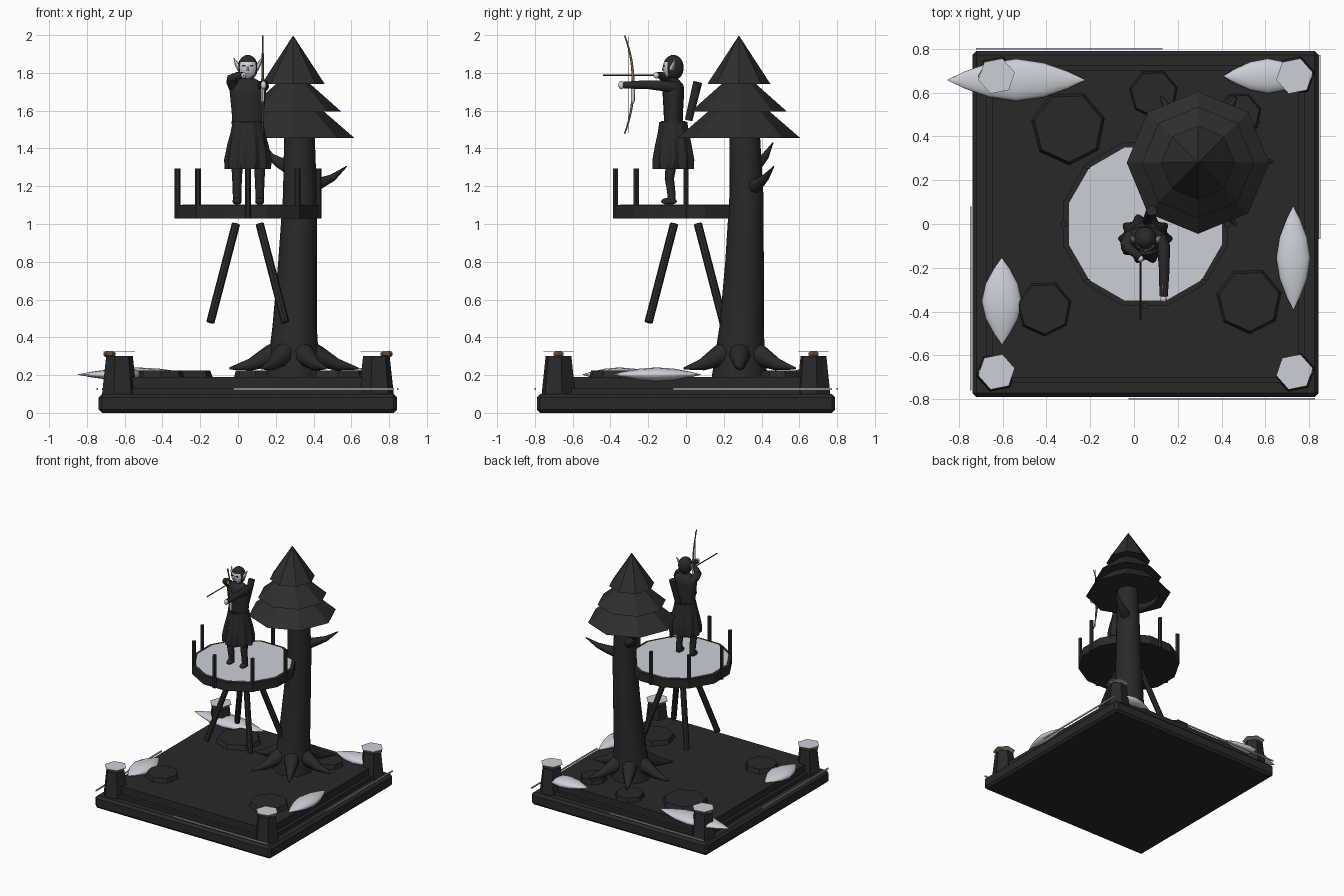
import bpy, bmesh, math
from mathutils import Vector

if "Cube" in bpy.data.objects:
    bpy.data.objects.remove(bpy.data.objects["Cube"])


def material(name, color):
    m = bpy.data.materials.new(name)
    m.use_nodes = True
    m.diffuse_color = (*color, 1)
    bsdf = next(n for n in m.node_tree.nodes if n.type == 'BSDF_PRINCIPLED')
    bsdf.inputs["Base Color"].default_value = (*color, 1)
    return m


DARK = material("charcoal", (0.022, 0.022, 0.022))
LEAF = material("dark foliage", (0.027, 0.027, 0.027))
SNOW = material("snow", (0.6, 0.63, 0.68))
SKIN = material("pale skin", (0.62, 0.64, 0.7))
WOOD = material("warm brown", (0.23, 0.14, 0.065))
CX = 0.0525  # middle of the base


def finish(name, bm, mats, smooth=False):
    bmesh.ops.recalc_face_normals(bm, faces=bm.faces)
    me = bpy.data.meshes.new(name)
    bm.to_mesh(me)
    bm.free()
    for m in mats:
        me.materials.append(m)
    ob = bpy.data.objects.new(name, me)
    bpy.context.collection.objects.link(ob)
    if smooth:
        bpy.ops.object.select_all(action='DESELECT')
        ob.select_set(True)
        bpy.context.view_layer.objects.active = ob
        bpy.ops.object.shade_smooth_by_angle(angle=math.radians(50))
    return ob


def tube(name, pts, radii, mat, sides=8, rot=0, squash=1, flute=None, smooth=False):
    """Loft rings along a path; flute gives a ripple depth per ring."""
    bm = bmesh.new()
    pts = [Vector(p) for p in pts]
    rings = []
    for i, (p, r) in enumerate(zip(pts, radii)):
        d = pts[min(i + 1, len(pts) - 1)] - pts[max(i - 1, 0)]
        q = Vector((0, 0, 1)).rotation_difference(d.normalized())
        ring = []
        for k in range(sides):
            a = math.tau * k / sides + rot
            rr = r * (1 + (flute[i] * math.cos(10 * a) if flute else 0))
            ring.append(bm.verts.new(p + q @ Vector((rr * math.cos(a), rr * squash * math.sin(a), 0))))
        rings.append(ring)
    for a, b in zip(rings, rings[1:]):
        for k in range(sides):
            j = (k + 1) % sides
            bm.faces.new((a[k], a[j], b[j], b[k]))
    bm.faces.new(rings[0])
    bm.faces.new(rings[-1])
    return finish(name, bm, [mat], smooth)


def column(name, x, y, profile, mat, **kw):
    """Upright loft from (height, radius) pairs."""
    return tube(name, [(x, y, z) for z, r in profile], [r for z, r in profile], mat, **kw)


def box(name, center, size, mat, bevel=0):
    bm = bmesh.new()
    bmesh.ops.create_cube(bm, size=1)
    bmesh.ops.scale(bm, vec=size, verts=bm.verts)
    bmesh.ops.translate(bm, vec=center, verts=bm.verts)
    if bevel:
        bmesh.ops.bevel(bm, geom=bm.edges[:], offset=bevel, segments=1, affect='EDGES')
    return finish(name, bm, [mat])


def ball(name, center, size, mats, rule=None, seg=16, rings=10):
    bm = bmesh.new()
    bmesh.ops.create_uvsphere(bm, u_segments=seg, v_segments=rings, radius=1)
    if rule:
        for f in bm.faces:
            f.material_index = rule(f.calc_center_median())
    bmesh.ops.scale(bm, vec=size, verts=bm.verts)
    bmesh.ops.translate(bm, vec=center, verts=bm.verts)
    return finish(name, bm, mats, True)


# Stepped base with rim strips
box("base_slab", (CX, 0, 0.05), (1.58, 1.58, 0.1), DARK, 0.018)
box("base_step", (CX, 0, 0.115), (1.45, 1.45, 0.03), DARK)
box("base_deck", (CX, 0, 0.158), (1.4, 1.4, 0.064), DARK)
strip_z = 0.127
box("strip_front", (0.4, -0.797, strip_z), (0.85, 0.008, 0.01), SNOW)
box("strip_back", (-0.295, 0.8, strip_z), (0.85, 0.008, 0.01), SNOW)
box("strip_right", (-0.745, -0.34, strip_z), (0.008, 0.84, 0.01), SNOW)
box("strip_left", (0.846, 0.352, strip_z), (0.008, 0.84, 0.01), SNOW)

# Corner pillars with brown fittings and snow caps
for sx in (-1, 1):
    for sy in (-1, 1):
        x, y = CX + sx * 0.68, sy * 0.675
        column("corner_pillar", x, y, [(0.09, 0.095), (0.3, 0.072)], DARK, sides=6, rot=0.2)
        column("pillar_fitting", x + sx * 0.053, y,
               [(0.296, 0.022), (0.306, 0.032), (0.318, 0.032), (0.324, 0.02)], WOOD, sides=6)
        column("pillar_snow", x, y, [(0.324, 0.085), (0.327, 0.085)], SNOW, sides=6, rot=0.2)

# Flat rocks
for x, y, r in [(-0.3, 0.44, 0.175), (0.09, 0.595, 0.115), (0.48, 0.5, 0.105),
                (-0.41, -0.385, 0.13), (0.525, -0.35, 0.155)]:
    column("rock", x, y, [(0.18, r), (0.225, r * 0.9)], DARK, sides=7, rot=0.25)

# Snow drifts, tapering to a point along their long axis
for x, y, hx, hy in [(-0.537, 0.657, 0.313, 0.097), (0.61, 0.675, 0.2, 0.08),
                     (-0.603, -0.352, 0.092, 0.197), (0.727, -0.155, 0.078, 0.235)]:
    along = Vector((hx, 0, 0)) if hx > hy else Vector((0, hy, 0))
    steps = [-1, -0.75, -0.4, 0, 0.4, 0.75, 1]
    drift = tube("snow_drift", [along * t for t in steps],
                 [max(0.002, min(hx, hy) * (1 - abs(t) ** 1.8)) for t in steps],
                 SNOW, sides=12, smooth=True)
    drift.scale.z = 0.038 / min(hx, hy)
    drift.location = (x, y, 0.203)

# Tree trunk, roots and branches
TX, TY = 0.295, 0.285
tube("trunk", [(TX, TY, 0.18), (TX, TY, 0.3), (TX + 0.005, TY + 0.01, 0.45), (TX + 0.02, TY + 0.025, 0.8),
               (TX + 0.033, TY + 0.035, 1.15), (TX + 0.03, TY + 0.025, 1.5)],
     [0.15, 0.132, 0.118, 0.102, 0.09, 0.08], DARK, sides=16, smooth=True)
for k in range(6):
    c, s = math.cos(k * math.tau / 6), math.sin(k * math.tau / 6)
    path = [(0.03, 0.34), (0.13, 0.3), (0.23, 0.255), (0.34, 0.235)]
    tube("root", [(TX + c * d, TY + s * d, z) for d, z in path],
         [0.07, 0.055, 0.032, 0.006], DARK, smooth=True)
tube("branch_left", [(0.36, 0.34, 1.19), (0.43, 0.385, 1.215), (0.5, 0.42, 1.245), (0.575, 0.465, 1.305)],
     [0.045, 0.032, 0.02, 0.003], DARK, smooth=True)
tube("branch_right", [(0.28, 0.34, 1.3), (0.22, 0.385, 1.325), (0.17, 0.42, 1.36), (0.13, 0.46, 1.43)],
     [0.045, 0.03, 0.02, 0.003], DARK, smooth=True)

# Layered foliage
for z, r, h in [(1.455, 0.325, 0.28), (1.595, 0.255, 0.225), (1.74, 0.168, 0.255)]:
    column("foliage_tier", 0.292, 0.28, [(z, r), (z + h, 0.002)], LEAF, sides=8)

# Lookout platform with snow, posts and struts
PX = 0.052
column("platform", PX, 0, [(1.03, 0.387), (1.1, 0.387)], DARK, sides=12, rot=math.pi / 12)
column("platform_snow", PX, 0, [(1.1, 0.362), (1.103, 0.362)], SNOW, sides=12, rot=math.pi / 12)
for k in range(8):
    if k != 1:
        a = k * math.tau / 8
        column("platform_post", PX + 0.373 * math.cos(a), 0.373 * math.sin(a),
               [(1.03, 0.016), (1.295, 0.016)], DARK, sides=6)
for sx in (-1, 1):
    for sy in (-1, 1):
        tube("platform_strut", [(PX + sx * 0.063, sy * 0.063, 1.0), (PX + sx * 0.198, sy * 0.198, 0.48)],
             [0.022, 0.022], DARK)

# Archer body
AX, AY = 0.052, -0.067
for x in (-0.005, 0.115):
    tube("leg", [(x, -0.075, 1.11), (x, -0.078, 1.17), (x, -0.088, 1.24), (x, -0.07, 1.38)],
         [0.022, 0.023, 0.026, 0.034], DARK, sides=10, smooth=True)
    ball("boot", (x, -0.09, 1.12), (0.024, 0.042, 0.019), [DARK])
column("skirt", AX, AY, [(1.29, 0.112), (1.34, 0.114), (1.42, 0.103), (1.48, 0.09), (1.54, 0.08)],
       DARK, sides=60, squash=0.93, flute=[0.1, 0.1, 0.06, 0.03, 0], smooth=True)
column("tunic", AX, AY, [(1.53, 0.082), (1.6, 0.086), (1.7, 0.096), (1.735, 0.09), (1.76, 0.055), (1.775, 0.026)],
       DARK, sides=20, squash=0.6, smooth=True)
column("belt", AX, AY, [(1.526, 0.087), (1.546, 0.086)], DARK, sides=20, squash=0.75)
column("neck", AX, AY, [(1.75, 0.022), (1.8, 0.022)], DARK, sides=10, smooth=True)

# Head, face and pointed ears
ball("head", (AX, AY, 1.828), (0.053, 0.055, 0.067), [DARK, SKIN],
     lambda c: int(c.y < -0.5 and -0.85 < c.z < 0.45), 20, 14)
column("nose", AX, AY - 0.055, [(1.81, 0.007), (1.835, 0.003)], SKIN, sides=6)
for s in (-1, 1):
    box("eye", (AX + s * 0.019, AY - 0.051, 1.838), (0.016, 0.009, 0.008), DARK)
    tube("ear", [(AX + s * 0.043, AY - 0.01, 1.82), (AX + s * 0.058, AY, 1.845), (AX + s * 0.075, AY + 0.012, 1.88)],
         [0.014, 0.012, 0.001], SKIN, sides=6, smooth=True)
box("mouth", (AX, AY - 0.046, 1.795), (0.018, 0.009, 0.004), DARK)

# Arms: one holds the bow, the other draws
tube("bow_arm", [(0.115, -0.06, 1.725), (0.135, -0.1, 1.73), (0.138, -0.21, 1.738), (0.135, -0.33, 1.735)],
     [0.032, 0.03, 0.024, 0.019], DARK, sides=10, smooth=True)
ball("bow_hand", (0.135, -0.343, 1.735), (0.015, 0.015, 0.022), [SKIN])
tube("draw_upper_arm", [(-0.015, -0.06, 1.72), (-0.035, -0.09, 1.755), (-0.035, -0.115, 1.775)],
     [0.033, 0.028, 0.023], DARK, sides=10, smooth=True)
tube("draw_forearm", [(-0.04, -0.1, 1.765), (0.0, -0.13, 1.785), (0.028, -0.15, 1.79)],
     [0.026, 0.021, 0.015], DARK, sides=10, smooth=True)
ball("draw_hand", (0.03, -0.158, 1.787), (0.014, 0.016, 0.016), [SKIN])

# Bow, string, arrow and quiver
BX, BZ = 0.131, 1.738
bow = [t / 8 for t in range(-8, 9)]
tube("bow", [(BX, -0.28 - 0.045 * abs(t) ** 2.2, BZ + 0.26 * t) for t in bow],
     [0.0085 - 0.005 * abs(t) for t in bow], WOOD, smooth=True)
tube("bow_string", [(BX, -0.305, BZ - 0.255), (BX, -0.305, BZ + 0.255)], [0.002, 0.002], WOOD, sides=5)
column("bow_grip", BX, -0.281, [(BZ - 0.09, 0.01), (BZ, 0.011)], SNOW, smooth=True)
tube("arrow", [(0.03, -0.14, 1.787), (0.03, -0.44, 1.787)], [0.004, 0.004], DARK, sides=6)
tube("quiver", [(0.06, 0.014, 1.55), (0.08, 0.062, 1.75)], [0.021, 0.025], DARK, sides=10, smooth=True)
